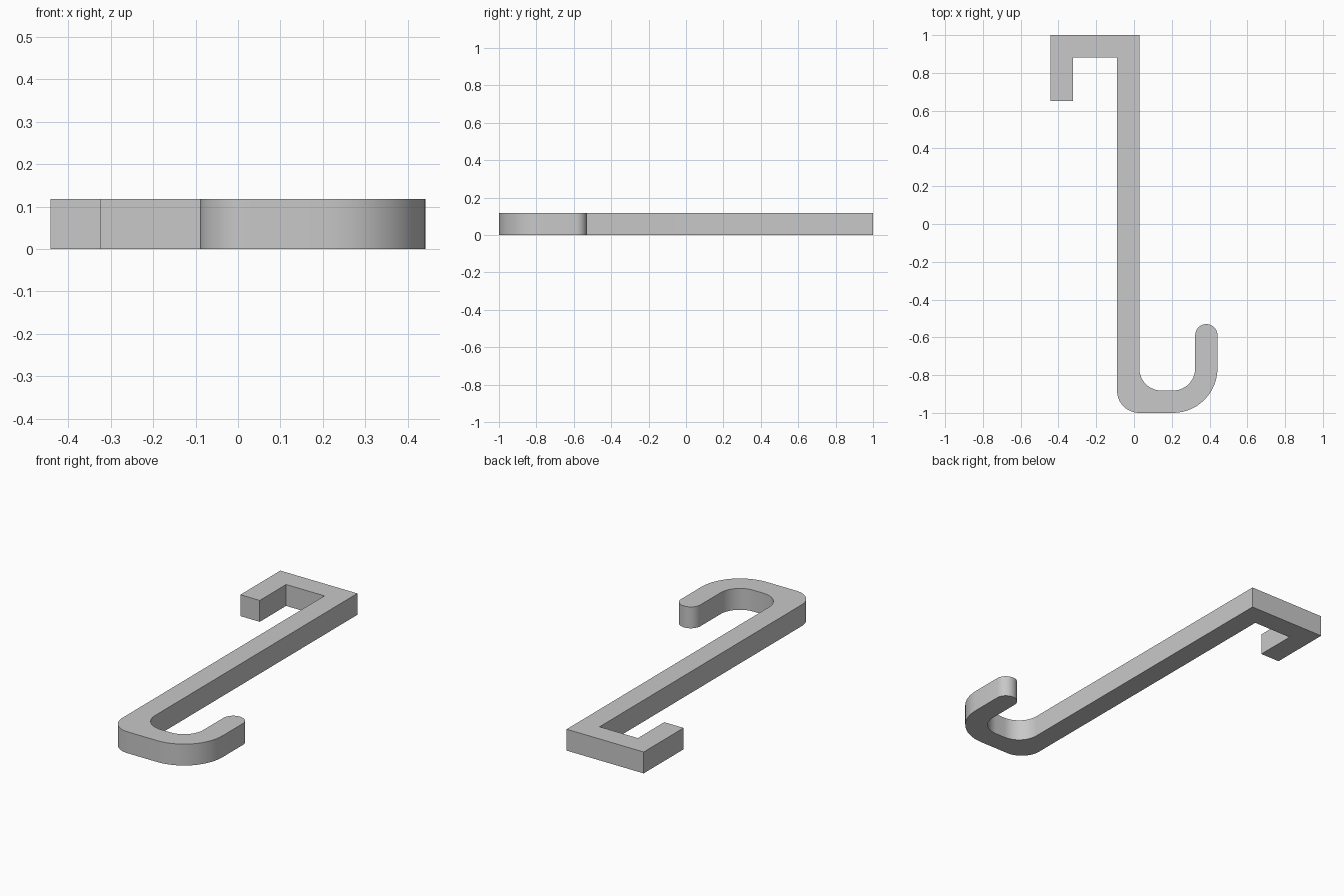
import bpy
import bmesh
import math
from mathutils import Vector

cube = bpy.data.objects.get("Cube")
if cube:
    bpy.data.objects.remove(cube, do_unlink=True)

# Bar thickness and the main edges of the hook
T = 0.118
LEFT, RIGHT = -0.442, 0.442
STEM_L, STEM_R = -0.09, 0.028
TIP_Y, CATCH_Y = -0.53, 0.652


def rounded_outline(corners, steps=14):
    """Round each (x, y, radius) corner with an arc tangent to both edges."""
    outline = []
    for i, (x, y, r) in enumerate(corners):
        p = Vector((x, y))
        if r == 0:
            outline.append(p)
            continue
        a = (Vector(corners[i - 1][:2]) - p).normalized()
        b = (Vector(corners[(i + 1) % len(corners)][:2]) - p).normalized()
        centre = p + (a + b) * r
        for k in range(steps + 1):
            t = math.pi / 2 * k / steps
            q = centre - b * r * math.cos(t) - a * r * math.sin(t)
            if not outline or (q - outline[-1]).length > 1e-4:
                outline.append(q)
    return outline


# Counter-clockwise outline: square catch above, round hook below
corners = [
    (LEFT, 1, 0),
    (LEFT, CATCH_Y, 0),
    (LEFT + T, CATCH_Y, 0),
    (LEFT + T, 1 - T, 0),
    (STEM_L, 1 - T, 0),
    (STEM_L, -1, T),
    (RIGHT, -1, 2 * T),
    (RIGHT, TIP_Y, T / 2),
    (RIGHT - T, TIP_Y, T / 2),
    (RIGHT - T, T - 1, T),
    (STEM_R, T - 1, T),
    (STEM_R, 1, 0),
]

# Extrude the outline into a flat bar
bm = bmesh.new()
base = bm.faces.new([bm.verts.new((p.x, p.y, 0)) for p in rounded_outline(corners)])
top = bmesh.ops.extrude_face_region(bm, geom=[base], use_keep_orig=True)
bmesh.ops.translate(bm, vec=(0, 0, T),
                    verts=[v for v in top["geom"] if isinstance(v, bmesh.types.BMVert)])
bmesh.ops.recalc_face_normals(bm, faces=bm.faces)
mesh = bpy.data.meshes.new("hook")
bm.to_mesh(mesh)
bm.free()
hook = bpy.data.objects.new("hook", mesh)
bpy.context.collection.objects.link(hook)

# Plain grey finish
grey = bpy.data.materials.new("light grey")
grey.use_nodes = True
colour = (0.58, 0.58, 0.58, 1)
grey.diffuse_color = colour
grey.node_tree.nodes["Principled BSDF"].inputs["Base Color"].default_value = colour
mesh.materials.append(grey)

# Smooth curves, sharp edges
bpy.ops.object.select_all(action="DESELECT")
hook.select_set(True)
bpy.context.view_layer.objects.active = hook
bpy.ops.object.shade_smooth_by_angle(angle=math.radians(30))
